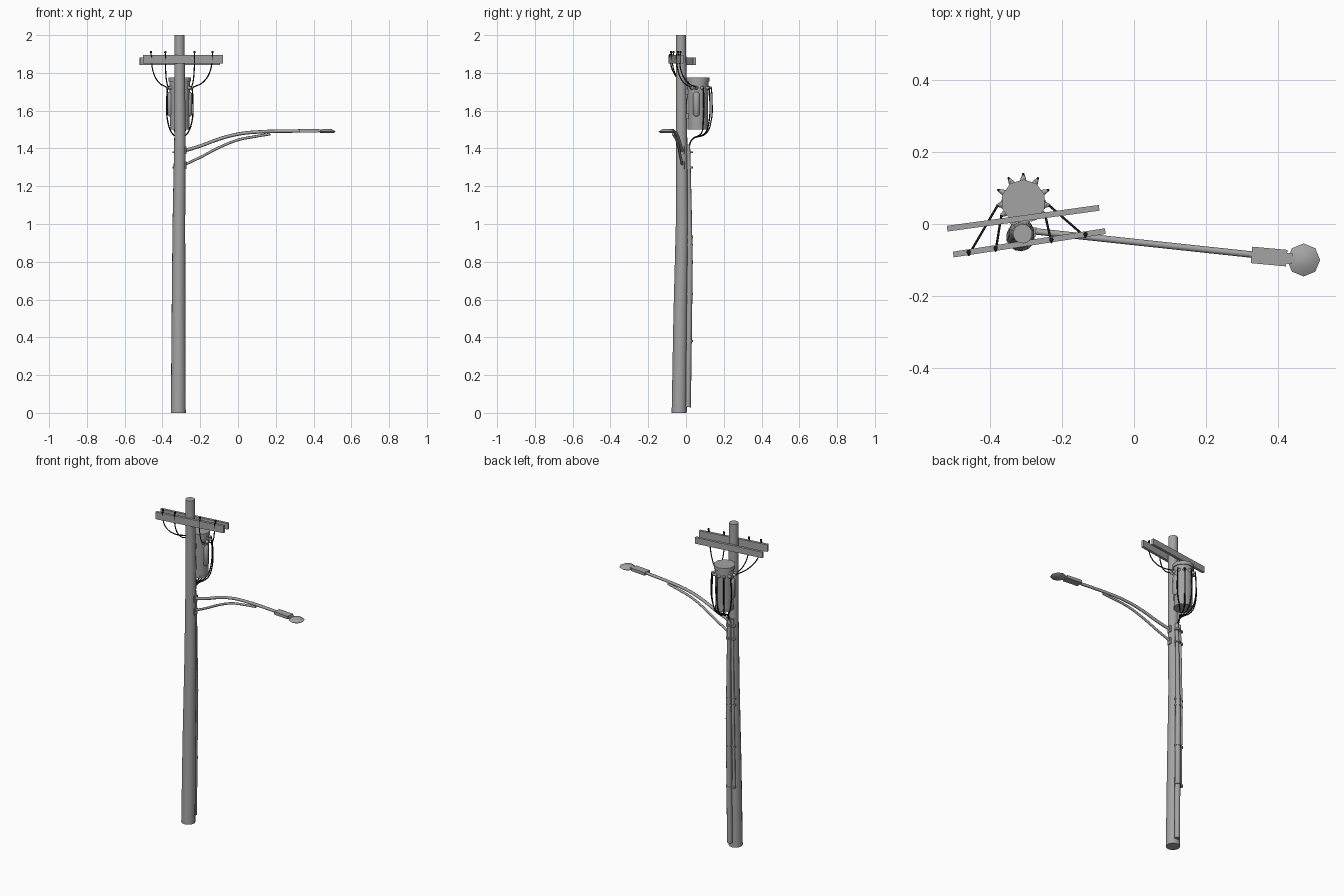
import bpy, math
from mathutils import Vector

cube = bpy.data.objects.get("Cube")
if cube:
    bpy.data.objects.remove(cube, do_unlink=True)


def material(name, value):
    m = bpy.data.materials.new(name)
    m.use_nodes = True
    m.diffuse_color = (value, value, value, 1)
    m.node_tree.nodes["Principled BSDF"].inputs["Base Color"].default_value = m.diffuse_color
    return m


grey = material("weathered grey", .37)
black = material("cable black", .012)


def finish(ob, name, mat=grey, angle=35):
    ob.name = name
    ob.data.materials.clear()
    ob.data.materials.append(mat)
    bpy.ops.object.shade_smooth_by_angle(angle=math.radians(angle))
    return ob


def tube(name, points, radius, radii=None, sides=8, kind="BEZIER", mat=grey):
    """Round tube through points, converted to a mesh."""
    cu = bpy.data.curves.new(name, "CURVE")
    cu.dimensions = "3D"
    cu.bevel_depth = radius
    cu.bevel_resolution = (sides - 4) // 2
    cu.resolution_u = 5
    cu.use_fill_caps = True
    sp = cu.splines.new(kind)
    pts = sp.bezier_points if kind == "BEZIER" else sp.points
    pts.add(len(points) - 1)
    for i, p in enumerate(points):
        if kind == "BEZIER":
            pts[i].co = p
            pts[i].handle_left_type = pts[i].handle_right_type = "AUTO"
        else:
            pts[i].co = (*p, 1)
        pts[i].radius = radii[i] / radius if radii else 1
    ob = bpy.data.objects.new(name, cu)
    bpy.context.collection.objects.link(ob)
    bpy.ops.object.select_all(action="DESELECT")
    bpy.context.view_layer.objects.active = ob
    ob.select_set(True)
    bpy.ops.object.convert(target="MESH")
    return finish(bpy.context.object, name, mat, 65)


def cone(name, loc, r1, r2, depth, sides=10, direction=(0, 0, 1), mat=grey, angle=40):
    bpy.ops.mesh.primitive_cone_add(vertices=sides, radius1=r1, radius2=r2, depth=depth, location=loc)
    ob = bpy.context.object
    ob.rotation_euler = Vector(direction).to_track_quat("Z", "Y").to_euler()
    return finish(ob, name, mat, angle)


def beam(name, a, b, width, height):
    """Box whose long axis runs from a to b."""
    a, b = Vector(a), Vector(b)
    bpy.ops.mesh.primitive_cube_add(size=1, location=(a + b) / 2)
    ob = bpy.context.object
    ob.scale = ((b - a).length, width, height)
    ob.rotation_euler.z = math.atan2(b.y - a.y, b.x - a.x)
    return finish(ob, name)


# Slightly bent wooden pole
tube("pole", [(-.316, -.036, 0), (-.315, -.03, .5), (-.313, -.02, 1), (-.307, -.024, 1.5), (-.31, -.027, 2)],
     .04, [.04, .037, .034, .03, .027], sides=14, kind="POLY")

# Conduits down the back of the pole, with clamps
tube("main_conduit", [(-.308, .01, .03), (-.307, .015, .4), (-.306, .02, .8), (-.305, .018, 1.1), (-.304, .012, 1.42)],
     .016, [.016, .016, .016, .012, .01], sides=10, kind="POLY")
tube("side_conduit", [(-.334, .006, .38), (-.333, .014, .8), (-.33, .014, 1.1), (-.325, .01, 1.42)],
     .009, kind="POLY")
for z in (.38, .63, .89, .93, 1.3, 1.38):
    cone("conduit_clamp", (-.307, .017, z), .019, .019, .01)
    cone("side_clamp", (-.335, .01, z), .013, .013, .01)

# Crossarms either side of the pole
beam("back_crossarm", (-.52, -.013, 1.862), (-.097, .045, 1.862), .016, .038)
beam("front_crossarm", (-.503, -.085, 1.872), (-.08, -.02, 1.872), .016, .044)

# Transformer tank with rim and bottom lip
TX, TY = -.308, .062
cone("transformer_tank", (TX, TY, 1.63), .053, .057, .26)
cone("transformer_lid", (TX, TY, 1.765), .062, .062, .022)
cone("transformer_base", (TX, TY, 1.507), .055, .055, .012)
for z in (1.57, 1.7):
    beam("transformer_mount", (TX - .015, .005, z), (TX + .015, .005, z), .03, .03)


def around(deg, r, z):
    a = math.radians(deg)
    return Vector((TX + r * math.cos(a), TY + r * math.sin(a), z))


# Rounded cooling pockets on both flanks
for deg in (-8, 188):
    tube("cooling_pocket", [around(deg, .048, z) for z in (1.57, 1.58, 1.69, 1.7)],
         .018, [.01, .018, .018, .01], kind="POLY")

# Ribbed bushings around the tank
bushings = (-32, -8, 25, 58, 90, 122, 155, 188, 212)
for deg in bushings:
    out = around(deg, 1, 0) - around(deg, 0, 0) + Vector((0, 0, .25))
    for r, size in ((.061, .011), (.069, .008)):
        cone("bushing", around(deg, r, 1.722), size, size * .45, .012, 8, out, angle=60)

# Pin insulators and the leads dropping to the tank
for x, deg in ((-.46, 188), (-.385, 212), (-.23, -32), (-.135, -8)):
    y = -.085 + (x + .503) * .154
    cone("insulator_pin", (x, y, 1.9), .003, .003, .03, 6, mat=black)
    cone("insulator_cap", (x, y, 1.91), .006, .005, .012, 8, mat=black, angle=60)
    end = around(deg, .072, 1.725)
    start = Vector((x, y - .008, 1.9))
    side = start.lerp(end, .12)
    low = start.lerp(end, .5)
    side.z, low.z = 1.81, 1.75
    tube("upper_lead", [start, side, low, end], .0032, sides=6, mat=black)

# Leads looping from the bushings into the conduit
for deg in bushings[2:-2]:
    tube("lower_lead", [around(deg, .072, 1.725), around(deg, .076, 1.66), around(deg, .07, 1.54),
                        around(deg, .045, 1.48), (TX, .03, 1.445), (TX, .015, 1.4)], .0035, sides=6, mat=black)


# Street lamp arms
def arm(name, profile, r):
    tube(name, [(x, -.02 - .107 * (x + .28), z) for x, z in profile], r)


arm("upper_lamp_arm", [(-.3, 1.383), (-.2, 1.413), (-.1, 1.45), (0, 1.476), (.1, 1.487), (.34, 1.493)], .009)
arm("lower_lamp_arm", [(-.3, 1.306), (-.2, 1.353), (-.1, 1.405), (0, 1.445), (.09, 1.463), (.17, 1.476)], .007)
for z in (1.312, 1.39):
    beam("arm_bracket", (-.29, -.021, z), (-.273, -.023, z), .026, .04)

# Lamp housing and flat faceted head
beam("lamp_housing", (.327, -.086, 1.494), (.425, -.095, 1.494), .046, .018)
beam("lamp_neck", (.42, -.095, 1.493), (.44, -.097, 1.493), .03, .014)
cone("lamp_head_top", (.472, -.1, 1.496), .046, .022, .014, 8)
cone("lamp_head_lens", (.472, -.1, 1.485), .034, .046, .008, 8)
